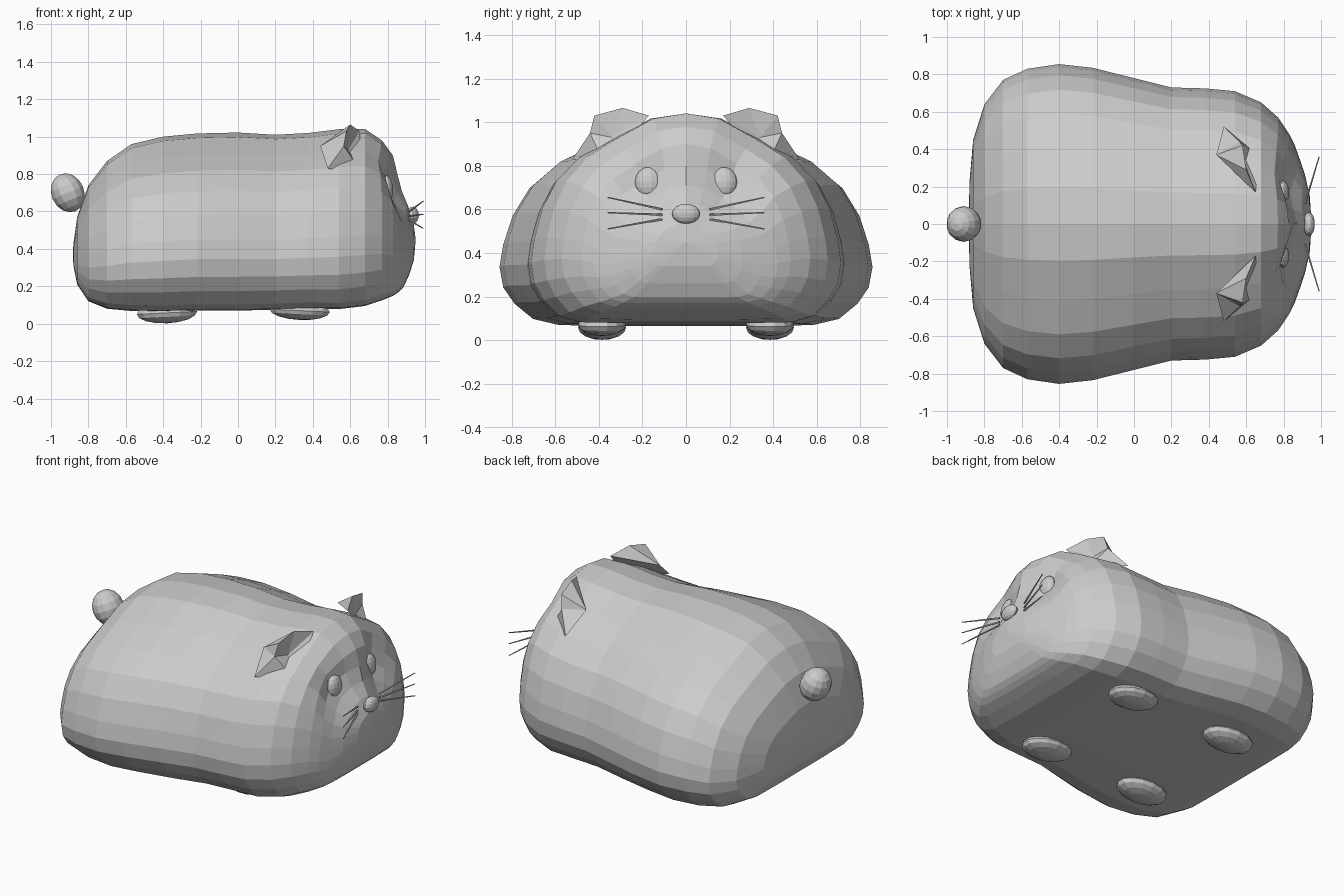
import bpy, bmesh, math
from mathutils import Vector

if "Cube" in bpy.data.objects:
    bpy.data.objects.remove(bpy.data.objects["Cube"])


def make_object(name, bm):
    bmesh.ops.recalc_face_normals(bm, faces=bm.faces)
    mesh = bpy.data.meshes.new(name)
    bm.to_mesh(mesh)
    bm.free()
    ob = bpy.data.objects.new(name, mesh)
    bpy.context.collection.objects.link(ob)
    return ob


def ellipsoid(name, center, radii, tilt=0.0, segs=14, rings=8):
    bpy.ops.mesh.primitive_uv_sphere_add(segments=segs, ring_count=rings,
                                         location=center, rotation=(0, tilt, 0))
    ob = bpy.context.object
    ob.name = name
    ob.scale = radii


def rod(name, a, b, r):
    a, b = Vector(a), Vector(b)
    bpy.ops.mesh.primitive_cone_add(vertices=5, radius1=r, radius2=r * 0.5,
                                    depth=(b - a).length, location=(a + b) / 2)
    ob = bpy.context.object
    ob.name = name
    ob.rotation_euler = (b - a).to_track_quat('Z', 'Y').to_euler()


# Body and head: one cross-section lofted along x
half = [(0, 1), (.23, .975), (.48, .88), (.69, .79), (.84, .675), (.93, .54),
        (.98, .40), (1, .29), (.98, .19), (.92, .11), (.82, .035), (.68, .005),
        (.35, 0), (0, 0)]
profile = half + [(-y, z) for y, z in half[-2:0:-1]]
# x, half width, bottom, top
stations = [(-.88, .22, .31, .43), (-.86, .45, .21, .57), (-.80, .64, .12, .74),
            (-.70, .77, .08, .87), (-.57, .83, .068, .96), (-.40, .855, .065, 1.0),
            (-.22, .835, .07, 1.017), (0, .78, .07, 1.022), (.20, .73, .075, 1.01),
            (.38, .725, .08, 1.02), (.54, .71, .078, 1.04), (.68, .65, .095, 1.04),
            (.77, .57, .125, .98), (.83, .48, .15, .90), (.86, .42, .17, .80),
            (.885, .35, .195, .71), (.915, .26, .26, .63), (.94, .15, .34, .54)]
bm = bmesh.new()
rings = []
for x, w, lo, hi in stations:
    ring = []
    for py, pz in profile:
        y, z = py * w, lo + pz * (hi - lo)
        # eye sockets pressed into the face
        dent = 0
        if x > .7:
            d2 = ((abs(y) - .20) / .14) ** 2 + ((z - .73) / .14) ** 2
            dent = .075 * math.exp(-d2)
        ring.append(bm.verts.new((x - dent, y, z)))
    rings.append(ring)
n = len(profile)
for a, b in zip(rings, rings[1:]):
    for i in range(n):
        j = (i + 1) % n
        bm.faces.new((a[i], a[j], b[j], b[i]))
for ring, x, z in ((rings[0], -.883, .37), (rings[-1], .95, .45)):
    tip = bm.verts.new((x, 0, z))
    for i in range(n):
        bm.faces.new((ring[i], ring[(i + 1) % n], tip))
make_object("body", bm)

# Ears: cupped, angular shells
ear = [(.65, .17, 1.03), (.60, .29, 1.065), (.58, .42, 1.03), (.565, .44, .95),
       (.48, .52, .83), (.44, .37, .95), (.67, .37, .80), (.59, .34, .93)]
ear_faces = [(0, 1, 5), (1, 2, 5), (2, 3, 5), (3, 4, 5), (0, 1, 7), (1, 2, 7),
             (2, 3, 7), (3, 4, 6), (3, 6, 7), (0, 7, 6), (0, 6, 4, 5)]

for side, s in (("left", 1), ("right", -1)):
    bm = bmesh.new()
    vs = [bm.verts.new((x, s * y, z)) for x, y, z in ear]
    for f in ear_faces:
        bm.faces.new([vs[i] for i in f])
    make_object(side + "_ear", bm)

    # Eyes and feet
    ellipsoid(side + "_eye", (.795, s * .172, .725), (.035, .062, .07), -.1)
    ellipsoid(side + "_front_foot", (.33, s * .385, .07), (.165, .11, .05), .05)
    ellipsoid(side + "_back_foot", (-.38, s * .385, .058), (.165, .11, .056), -.05)

    # Whiskers
    for k, (z0, z1) in enumerate(((.60, .655), (.575, .585), (.555, .51))):
        rod(f"{side}_whisker_{k + 1}", (.915, s * .11, z0), (.99, s * .36, z1), .006)

# Nose and tail
ellipsoid("nose", (.935, 0, .58), (.032, .064, .046))
ellipsoid("tail", (-.91, 0, .70), (.09, .096, .107), -.4)
